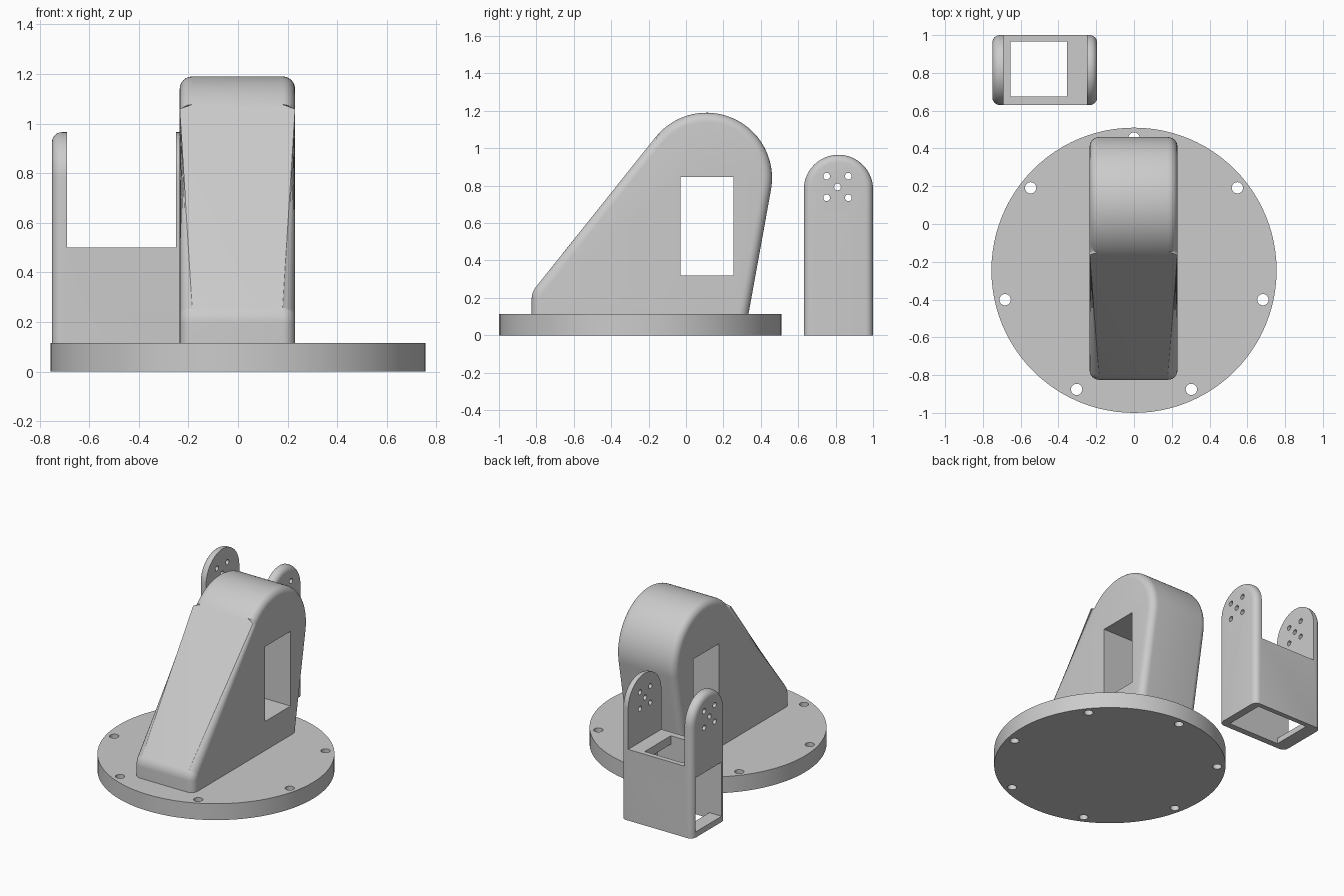
import bpy, bmesh, math
from mathutils import Matrix

if "Cube" in bpy.data.objects:
    bpy.data.objects.remove(bpy.data.objects["Cube"])

grey = bpy.data.materials.new("light grey")
grey.diffuse_color = (0.6, 0.6, 0.6, 1)
grey.use_nodes = True
grey.node_tree.nodes["Principled BSDF"].inputs["Base Color"].default_value = grey.diffuse_color


def make_object(name, bm):
    bmesh.ops.recalc_face_normals(bm, faces=bm.faces)
    me = bpy.data.meshes.new(name)
    bm.to_mesh(me)
    bm.free()
    me.materials.append(grey)
    ob = bpy.data.objects.new(name, me)
    bpy.context.collection.objects.link(ob)
    return ob


def box(name, x0, x1, y0, y1, z0, z1):
    bm = bmesh.new()
    m = Matrix.Translation(((x0 + x1) / 2, (y0 + y1) / 2, (z0 + z1) / 2))
    bmesh.ops.create_cube(bm, size=1, matrix=m @ Matrix.Diagonal((x1 - x0, y1 - y0, z1 - z0, 1)))
    return make_object(name, bm)


def cylinder(name, r, depth, centre, axis='Z', sides=24):
    bm = bmesh.new()
    m = Matrix.Translation(centre)
    if axis == 'X':
        m = m @ Matrix.Rotation(math.pi / 2, 4, 'Y')
    bmesh.ops.create_cone(bm, cap_ends=True, segments=sides, radius1=r, radius2=r, depth=depth, matrix=m)
    return make_object(name, bm)


def arc(cy, cz, r, a0, a1, n):
    angles = [math.radians(a0 + (a1 - a0) * i / n) for i in range(n + 1)]
    return [(cy + r * math.cos(a), cz + r * math.sin(a)) for a in angles]


def rounded_prism(name, profile, x0, x1, radius):
    """Extrude a y-z profile along x and round both rims except at the base."""
    bm = bmesh.new()
    face = bm.faces.new([bm.verts.new((x0, y, z)) for y, z in profile])
    ext = bmesh.ops.extrude_face_region(bm, geom=[face])["geom"]
    for v in ext:
        if isinstance(v, bmesh.types.BMVert):
            v.co.x = x1
    zmin = min(z for y, z in profile)
    rims = [e for e in bm.edges
            if abs(e.verts[0].co.x - e.verts[1].co.x) < 1e-5
            and max(v.co.z for v in e.verts) > zmin + 1e-5]
    bmesh.ops.bevel(bm, geom=rims, offset=radius, segments=6, profile=0.5, affect='EDGES')
    return make_object(name, bm)


def cut(ob, cutters):
    bpy.context.view_layer.objects.active = ob
    for c in cutters:
        mod = ob.modifiers.new("cut", 'BOOLEAN')
        mod.operation = 'DIFFERENCE'
        mod.solver = 'EXACT'
        mod.object = c
        bpy.ops.object.modifier_apply(modifier=mod.name)
        bpy.data.objects.remove(c)


def smooth(ob):
    bpy.ops.object.select_all(action='DESELECT')
    ob.select_set(True)
    bpy.context.view_layer.objects.active = ob
    bpy.ops.object.shade_smooth_by_angle(angle=math.radians(30))


# round base plate with seven bolt holes
base = cylinder("base_plate", 0.755, 0.115, (0, -0.245, 0.0575), sides=96)
holes = []
for i in range(7):
    a = math.pi / 2 + i * math.tau / 7
    holes.append(cylinder("hole", 0.03, 0.4, (0.7 * math.cos(a), -0.245 + 0.7 * math.sin(a), 0.06)))
cut(base, holes)
smooth(base)

# leaning housing with a rectangular window through it
profile = [(0.328, 0.08)] + arc(0.11, 0.84, 0.35, -10, 141.3, 40)
profile += arc(-0.725, 0.195, 0.1, 141.3, 180, 8) + [(-0.825, 0.08)]
housing = rounded_prism("housing", profile, -0.235, 0.23, 0.05)
cut(housing, [box("window", -0.5, 0.5, -0.03, 0.255, 0.32, 0.845)])
smooth(housing)

# separate U-shaped bracket with rounded arms
profile = [(1.0, 0)] + arc(0.815, 0.78, 0.185, 0, 180, 32) + [(0.63, 0)]
bracket = rounded_prism("bracket", profile, -0.75, -0.195, 0.04)
cutters = [
    box("arm_gap", -0.69, -0.25, 0.5, 1.2, 0.5, 1.2),
    box("cavity", -0.655, -0.25, 0.675, 0.965, -0.1, 0.44),
    box("top_opening", -0.655, -0.355, 0.675, 0.965, 0.4, 0.6),
    box("side_opening", -0.9, -0.6, 0.675, 0.965, 0.04, 0.42),
]
# five screw holes through both arms
for y, z in [(0, 0), (-1, -1), (-1, 1), (1, -1), (1, 1)]:
    cutters.append(cylinder("screw_hole", 0.018, 1.0, (-0.47, 0.81 + y * 0.058, 0.793 + z * 0.058), 'X', 16))
cut(bracket, cutters)
smooth(bracket)
